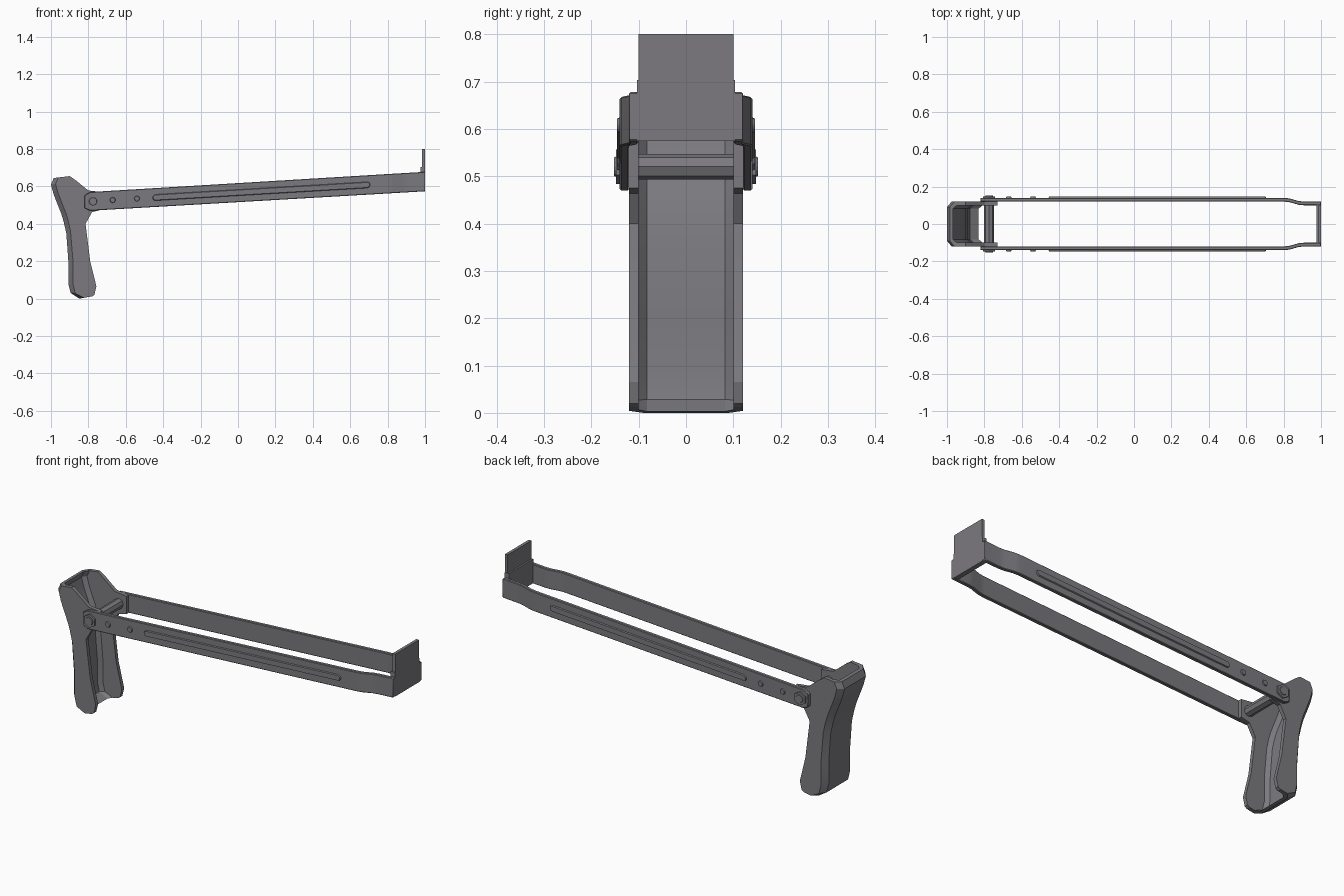
import bpy, bmesh, math
from mathutils import Vector, Matrix

cube = bpy.data.objects.get("Cube")
if cube:
    bpy.data.objects.remove(cube, do_unlink=True)

steel = bpy.data.materials.new("grey steel")
steel.use_nodes = True
GREY = (0.2, 0.195, 0.212, 1)
steel.diffuse_color = GREY
steel.node_tree.nodes["Principled BSDF"].inputs["Base Color"].default_value = GREY


def finish(name, bm, mirror=False, bevel=0):
    bmesh.ops.recalc_face_normals(bm, faces=bm.faces)
    mesh = bpy.data.meshes.new(name)
    bm.to_mesh(mesh)
    bm.free()
    obj = bpy.data.objects.new(name, mesh)
    bpy.context.collection.objects.link(obj)
    mesh.materials.append(steel)
    if mirror:
        mod = obj.modifiers.new("Mirror", 'MIRROR')
        mod.use_axis = (False, True, False)
    if bevel:
        mod = obj.modifiers.new("Bevel", 'BEVEL')
        mod.width, mod.segments, mod.angle_limit = bevel, 1, math.radians(50)
    bpy.ops.object.select_all(action='DESELECT')
    obj.select_set(True)
    bpy.context.view_layer.objects.active = obj
    bpy.ops.object.shade_smooth_by_angle(angle=math.radians(20))
    return obj


def loft(sections):
    """Skin a row of closed sections and cap both ends."""
    bm = bmesh.new()
    rings = [[bm.verts.new(p) for p in s] for s in sections]
    n = len(rings[0])
    for a, b in zip(rings, rings[1:]):
        for i in range(n):
            j = (i + 1) % n
            bm.faces.new((a[i], a[j], b[j], b[i]))
    for ring in (rings[0], rings[-1]):
        face = bm.faces.new(ring)
        bmesh.ops.triangulate(bm, faces=[face])
    return bm


def prism(bm, x, z, y0, y1, radius, sides, tip=1.0):
    """Add a prism whose axis runs along y, tapering towards y1."""
    place = Matrix.Translation((x, (y0 + y1) / 2, z)) @ Matrix.Rotation(-math.pi / 2, 4, 'X')
    bmesh.ops.create_cone(bm, cap_ends=True, segments=sides, radius1=radius,
                          radius2=radius * tip, depth=y1 - y0, matrix=place)


def box(name, lo, hi, bevel=0):
    bm = bmesh.new()
    lo, hi = Vector(lo), Vector(hi)
    size = hi - lo
    bmesh.ops.create_cube(bm, size=1, matrix=Matrix.Translation((lo + hi) / 2)
                          @ Matrix.Diagonal((*size, 1)))
    return finish(name, bm, bevel=bevel)


# Grip: channel open to the front edge, given as back and front points (x, z)
BACK = [(-.985, .645), (-1, .61), (-.988, .565), (-.975, .53), (-.945, .455), (-.932, .41),
        (-.918, .35), (-.907, .2), (-.907, .08), (-.895, .03), (-.848, 0)]
FRONT = [(-.9, .655), (-.868, .633), (-.80, .578), (-.73, .57), (-.73, .475), (-.78, .463),
         (-.815, .4), (-.79, .2), (-.757, .065), (-.768, .02), (-.78, .012)]


def channel(back, front):
    b, f = (Vector((p[0], 0, p[1])) for p in (back, front))
    d = (f - b).normalized()
    half = [(f, .12), (b + d * .025, .12), (b, .09)]
    inner = [(b + d * .018, .082), (b + d * .038, .1), (f, .1)]
    ring = [p + Vector((0, y, 0)) for p, y in half]
    ring += [p - Vector((0, y, 0)) for p, y in reversed(half)]
    ring += [p - Vector((0, y, 0)) for p, y in reversed(inner)]
    ring += [p + Vector((0, y, 0)) for p, y in inner]
    return ring


finish("grip_channel", loft([channel(b, f) for b, f in zip(BACK, FRONT)]))


# Side arms: slanted straps that step inwards near the end plate
def arm_z(x):
    return .52 + .0592 * (x + .79)


STRAP = [(-.82, .14, .035), (-.79, .14, .05), (.8, .14, .052), (.83, .137, .052),
         (.88, .123, .052), (.91, .12, .052), (1, .12, .052)]
sections = []
for x, y, h in STRAP:
    z = arm_z(x)
    sections.append([(x, y, z + h), (x, y, z - h), (x, y - .02, z - h), (x, y - .02, z + h)])
finish("side_arms", loft(sections), mirror=True, bevel=.003)

# Raised stiffening ribs with round ends
rib_start, rib_end, rib_r = -.44, .69, .018
outline = []
for cx, a0 in ((rib_end, -90), (rib_start, 90)):
    for k in range(9):
        a = math.radians(a0 + k * 22.5)
        x = cx + rib_r * math.cos(a)
        outline.append((x, arm_z(x) + rib_r * math.sin(a), cx, arm_z(x)))
base = [(x, .137, z) for x, z, cx, cz in outline]
top = [(cx + (x - cx) * .75, .146, cz + (z - cz) * .75) for x, z, cx, cz in outline]
finish("arm_ribs", loft([base, top]), mirror=True)

# Rivets and pivot bolts
bm = bmesh.new()
for x in (-.67, -.54):
    prism(bm, x, arm_z(x), .138, .146, .016, 12, .8)
finish("arm_rivets", bm, mirror=True)
bm = bmesh.new()
prism(bm, -.775, .52, .138, .148, .036, 6)
prism(bm, -.775, .52, .146, .152, .022, 16, .9)
finish("pivot_bolts", bm, mirror=True)

# Cross bar between the grip tabs
bm = bmesh.new()
prism(bm, -.775, .52, -.105, .105, .027, 8)
finish("cross_bar", bm)

# End plate with a thinner upright lip
box("end_plate", (.975, -.103, .574), (1, .103, .703))
box("end_lip", (.984, -.1, .69), (1, .1, .8))
